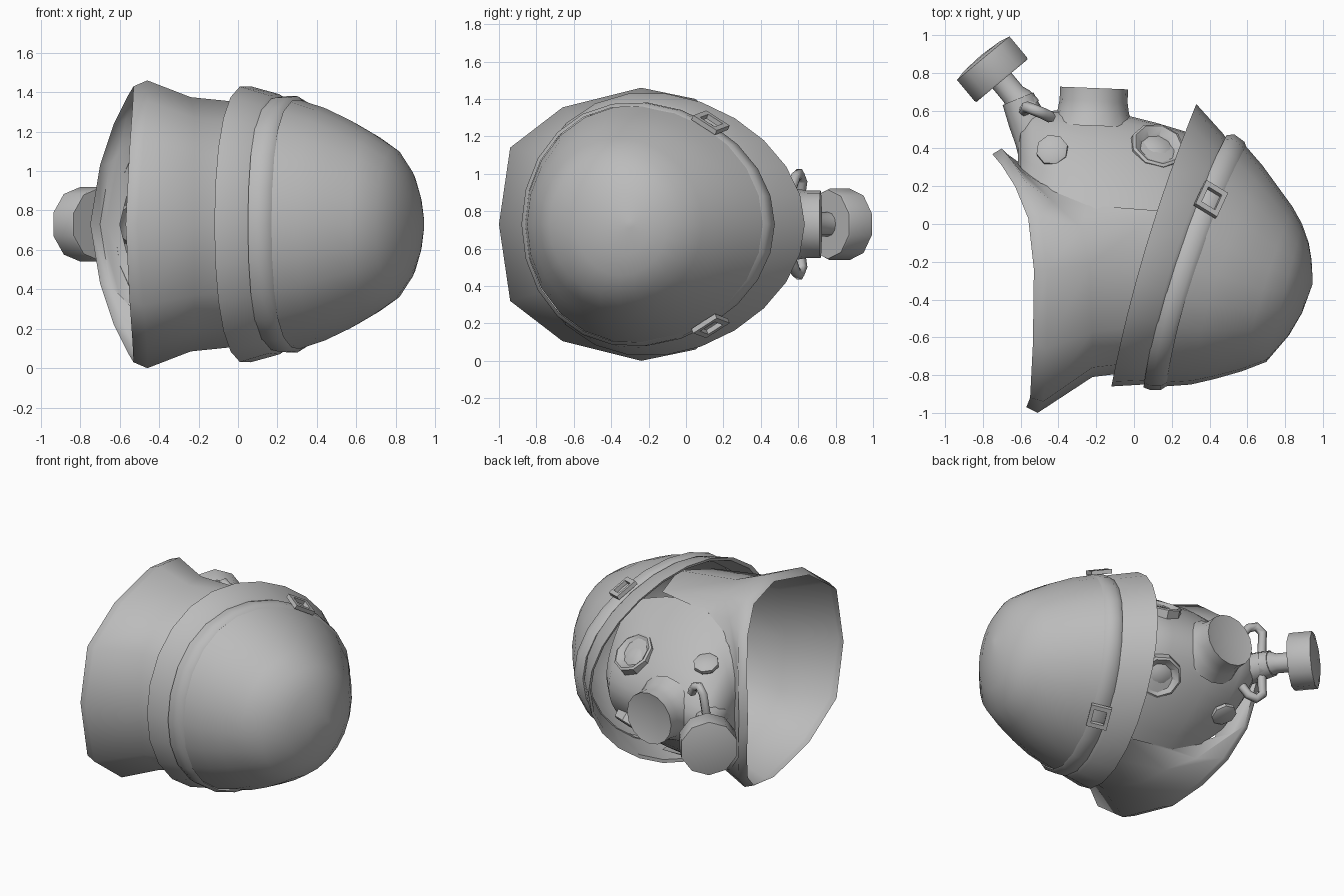
import bpy, bmesh, math
from mathutils import Vector, Matrix

if "Cube" in bpy.data.objects:
    bpy.data.objects.remove(bpy.data.objects["Cube"])

ZC = 0.73  # mirror plane height
grey = bpy.data.materials.new("plain grey")
grey.diffuse_color = (0.5, 0.5, 0.5, 1)
grey.use_nodes = True
grey.node_tree.nodes["Principled BSDF"].inputs["Base Color"].default_value = grey.diffuse_color


def finish(bm, name, angle=40):
    bmesh.ops.remove_doubles(bm, verts=bm.verts, dist=0.0005)
    bmesh.ops.recalc_face_normals(bm, faces=bm.faces)
    me = bpy.data.meshes.new(name)
    bm.to_mesh(me)
    bm.free()
    me.materials.append(grey)
    ob = bpy.data.objects.new(name, me)
    bpy.context.collection.objects.link(ob)
    bpy.ops.object.select_all(action='DESELECT')
    ob.select_set(True)
    bpy.context.view_layer.objects.active = ob
    bpy.ops.object.shade_smooth_by_angle(angle=math.radians(angle))
    return ob


def bridge(bm, rows, closed=True):
    vs = [[bm.verts.new(p) for p in r] for r in rows]
    n = len(vs[0])
    for a, b in zip(vs, vs[1:]):
        for i in range(n if closed else n - 1):
            j = (i + 1) % n
            bm.faces.new((a[i], a[j], b[j], b[i]))
    return vs


def hoop(back, front, w, bow=0.0, egg=0.10, n=24):
    """Tilted egg-shaped ring from a back point to a front point, half height w."""
    a, b = Vector(back), Vector(front)
    pts = []
    for i in range(n):
        t = 2 * math.pi * i / n
        p = (a + b) / 2 + (b - a) / 2 * math.cos(t)
        s = math.sin(t)
        pts.append((p.x + bow * s * s, p.y, ZC + w * s * (1 - egg * math.cos(t))))
    return pts


def hoops(name, sections, angle=40, cap=False):
    bm = bmesh.new()
    vs = bridge(bm, [hoop(*s) for s in sections])
    if cap:
        bm.faces.new(vs[-1])
    return finish(bm, name, angle)


def lathe(name, centre, axis, profile, n=16, roll=0.0, angle=40):
    """Turned part: profile is (radius, distance along axis)."""
    m = Vector(axis).to_track_quat('Z', 'Y').to_matrix()
    bm = bmesh.new()
    rows = []
    for r, h in profile:
        rows.append([Vector(centre) + m @ Vector((r * math.cos(2 * math.pi * i / n + roll),
                     r * math.sin(2 * math.pi * i / n + roll), h)) for i in range(n)])
    bridge(bm, rows)
    return finish(bm, name, angle)


# Helmet dome
hoops("helmet_dome", [
    ((0.16, -0.86), (0.585, 0.42), 0.635, -0.07, 0.08),
    ((0.30, -0.85), (0.68, 0.31), 0.59, -0.05, 0.06),
    ((0.43, -0.82), (0.76, 0.20), 0.53, -0.03, 0.05),
    ((0.57, -0.78), (0.84, 0.09), 0.46, -0.02, 0.04),
    ((0.70, -0.73), (0.89, 0.00), 0.385, 0.0, 0.03),
    ((0.82, -0.59), (0.925, -0.10), 0.275, 0.0, 0.0),
    ((0.89, -0.47), (0.94, -0.19), 0.16, 0.0, 0.0),
    ((0.945, -0.32), (0.945, -0.28), 0.02, 0.0, 0.0)], cap=True)

# Rounded band round the helmet rim
hoops("helmet_band", [
    ((0.06, -0.83), (0.47, 0.42), 0.62, -0.06),
    ((0.05, -0.865), (0.49, 0.47), 0.64, -0.06),
    ((0.09, -0.88), (0.53, 0.475), 0.65, -0.06),
    ((0.14, -0.88), (0.585, 0.435), 0.65, -0.06),
    ((0.17, -0.86), (0.60, 0.39), 0.63, -0.06)], 50)

# Flared brim skirt
hoops("brim_skirt", [
    ((0.08, -0.83), (0.50, 0.44), 0.64, -0.06),
    ((0.05, -0.85), (0.47, 0.48), 0.66, -0.05),
    ((-0.12, -0.86), (0.33, 0.635), 0.70, -0.04, 0.13),
    ((-0.11, -0.83), (0.335, 0.60), 0.68, -0.04, 0.13),
    ((0.06, -0.81), (0.47, 0.43), 0.62, -0.05)], 35)

# Neck cloth: strips running from the hem to the face opening, back to chin
half = [  # inner hem, outer hem, middle, top edge; each x, y, half height
    [(-.57, -.97, 0), (-.51, -1., 0), (-.22, -.81, 0), (.10, -.77, 0)],
    [(-.55, -.92, .39), (-.48, -.94, .41), (-.22, -.76, .36), (.12, -.72, .33)],
    [(-.535, -.63, .60), (-.46, -.66, .625), (-.22, -.57, .54), (.15, -.53, .50)],
    [(-.53, -.24, .70), (-.46, -.24, .73), (-.24, -.22, .645), (.2, -.2, .60)],
    [(-.56, .03, .65), (-.50, .05, .67), (-.28, -.02, .62), (.14, .07, .565)],
    [(-.63, .20, .51), (-.57, .22, .53), (-.43, .12, .54), (-.25, .10, .53)],
    [(-.70, .31, .30), (-.65, .34, .31), (-.60, .28, .36), (-.50, .22, .40)],
    [(-.75, .37, 0), (-.70, .40, 0), (-.67, .37, 0), (-.60, .32, 0)]]
loop = [[(x, y, ZC + z) for x, y, z in s] for s in half]
loop += [[(x, y, ZC - z) for x, y, z in s] for s in half[-2:0:-1]]
bm = bmesh.new()
bridge(bm, list(zip(*loop)))
finish(bm, "neck_cloth", 75)

# Face mask shell: arched sections from chin to brow, stopping at the cloth edge
bm = bmesh.new()
rows = []
for x, top, w, low in [(-.615, .42, .22, .32), (-.60, .52, .32, .30), (-.54, .59, .44, .24),
                       (-.42, .60, .54, .17), (-.20, .60, .58, .08), (-.02, .57, .57, .05),
                       (.12, .535, .55, .05), (.27, .49, .50, .05), (.40, .33, .46, .05)]:
    r = []
    end = math.acos(low / top)
    for i in range(17):
        t = end * (i / 8 - 1)
        r.append((x, top * math.cos(t), ZC + w * math.sin(t) * (1 - 0.36 * math.cos(t))))
    rows.append(r)
vs = bridge(bm, rows, False)
bm.faces.new(vs[0])
finish(bm, "face_mask", 60)

# Snout drum with a softly dished end
lathe("snout_drum", (-0.22, 0.5, ZC), (0.04, 1, 0),
      [(.225, .02), (.19, .09), (.18, .15), (.18, .22), (.14, .212), (0, .20)], 16, 0, 60)

# Filter canister, its neck and the chin mount
axis = Vector((-0.64, 0.77, 0)).normalized()
lathe("filter_canister", Vector((-.75, .82, ZC)), axis,
      [(0, -.08), (.185, -.08), (.19, -.07), (.19, .075), (.13, .088), (0, .095)], 10,
      math.pi / 10, 50)
lathe("filter_neck", Vector((-.60, .64, ZC)), axis,
      [(.085, -.05), (.08, .02), (.065, .06), (.065, .17)], 12)
lathe("chin_mount", (-.53, .46, ZC), (-0.38, 0.92, 0),
      [(.12, -.1), (.105, 0), (.10, .1), (.088, .22), (0, .22)], 10)


def hose(name, pts, r):
    cu = bpy.data.curves.new(name, 'CURVE')
    cu.dimensions = '3D'
    cu.bevel_depth = r
    cu.bevel_resolution = 1
    cu.use_fill_caps = True
    sp = cu.splines.new('POLY')
    sp.points.add(len(pts) - 1)
    for p, q in zip(sp.points, pts):
        p.co = (*q, 1)
    cu.materials.append(grey)
    bpy.context.collection.objects.link(bpy.data.objects.new(name, cu))


# Paired details mirrored across the middle plane
for s, side in ((1, "left"), (-1, "right")):
    # Side valve knob
    lathe("valve_knob_" + side, (-.43, .38, ZC + s * .30), (-.1, .35, s * .9),
          [(.06, -.06), (.06, .01), (.085, .015), (.085, .04), (.065, .05), (0, .05)], 8)
    # Eyepiece: raised rim, sunken socket and lens
    eye = lathe("eyepiece_" + side, (0, 0, 0), (0, 0, 1),
                [(.15, -.06), (.145, .012), (.13, .02), (.115, .01), (.085, -.015),
                 (.05, 0), (0, .005)], 9, 0.3, 25)
    q = Vector((.22, .60, s * .75)).to_track_quat('Z', 'Y')
    eye.matrix_world = Matrix.Translation((.125, .41, ZC + s * .26)) @ q.to_matrix().to_4x4()
    # Curved cheek tube
    hose("cheek_tube_" + side, [(-.44, .565, ZC + s * .19), (-.48, .585, ZC + s * .25),
         (-.53, .605, ZC + s * .27), (-.57, .62, ZC + s * .23), (-.58, .60, ZC + s * .09)], .03)
    # Square band buckle
    u = Vector((.36, .78, -s * .50)).normalized()
    nrm = Vector((.42, .38, s * .82))
    nrm = (nrm - u * nrm.dot(u)).normalized()
    v = nrm.cross(u)
    c = Vector((.405, .13, ZC + s * .54))
    bm = bmesh.new()
    ring = []
    for k, h in ((1, -.01), (1, .018), (.62, .018), (.62, -.01), (1, -.01)):
        ring.append([c + u * a * .08 * k + v * b * .068 * k + nrm * h
                     for a, b in ((1, 1), (-1, 1), (-1, -1), (1, -1))])
    bridge(bm, ring)
    finish(bm, "band_buckle_" + side, 20)
